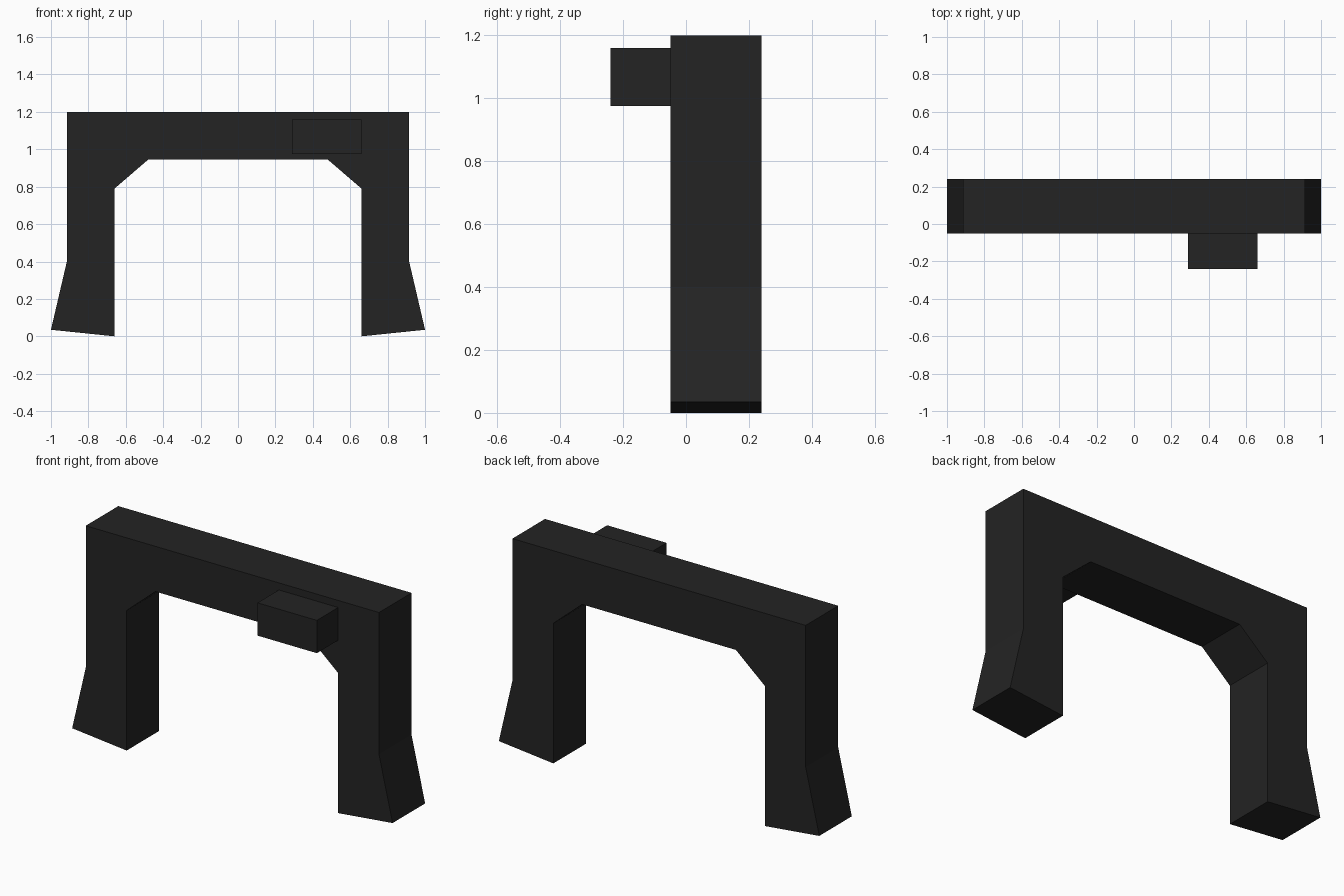
import bpy
import bmesh

cube = bpy.data.objects.get("Cube")
if cube:
    bpy.data.objects.remove(cube, do_unlink=True)

FRONT, BACK = -0.05, 0.24


def make_material(name, color):
    mat = bpy.data.materials.new(name)
    mat.use_nodes = True
    mat.diffuse_color = color
    bsdf = next(n for n in mat.node_tree.nodes if n.type == "BSDF_PRINCIPLED")
    bsdf.inputs["Base Color"].default_value = color
    return mat


def extrude_profile(name, profile, y_front, y_back, mat):
    """Extrude an (x, z) outline along y into a closed solid."""
    bm = bmesh.new()
    face = bm.faces.new([bm.verts.new((x, y_front, z)) for x, z in profile])
    result = bmesh.ops.extrude_face_region(bm, geom=[face], use_keep_orig=True)
    moved = [v for v in result["geom"] if isinstance(v, bmesh.types.BMVert)]
    bmesh.ops.translate(bm, verts=moved, vec=(0, y_back - y_front, 0))
    bmesh.ops.recalc_face_normals(bm, faces=bm.faces)
    mesh = bpy.data.meshes.new(name)
    bm.to_mesh(mesh)
    bm.free()
    mesh.materials.append(mat)
    obj = bpy.data.objects.new(name, mesh)
    bpy.context.collection.objects.link(obj)
    return obj


charcoal = make_material("charcoal", (0.017, 0.017, 0.017, 1))

# Arch: one half of the outline, mirrored across x
half = [(0.48, 0.945), (0.66, 0.79), (0.66, 0.0), (1.0, 0.035),
        (0.915, 0.40), (0.915, 1.20)]
outline = half + [(-x, z) for x, z in reversed(half)]
extrude_profile("arch_frame", outline, FRONT, BACK, charcoal)

# Block mounted on the front of the lintel
block = [(0.29, 0.975), (0.66, 0.975), (0.66, 1.16), (0.29, 1.16)]
extrude_profile("front_block", block, -0.24, FRONT, charcoal)
